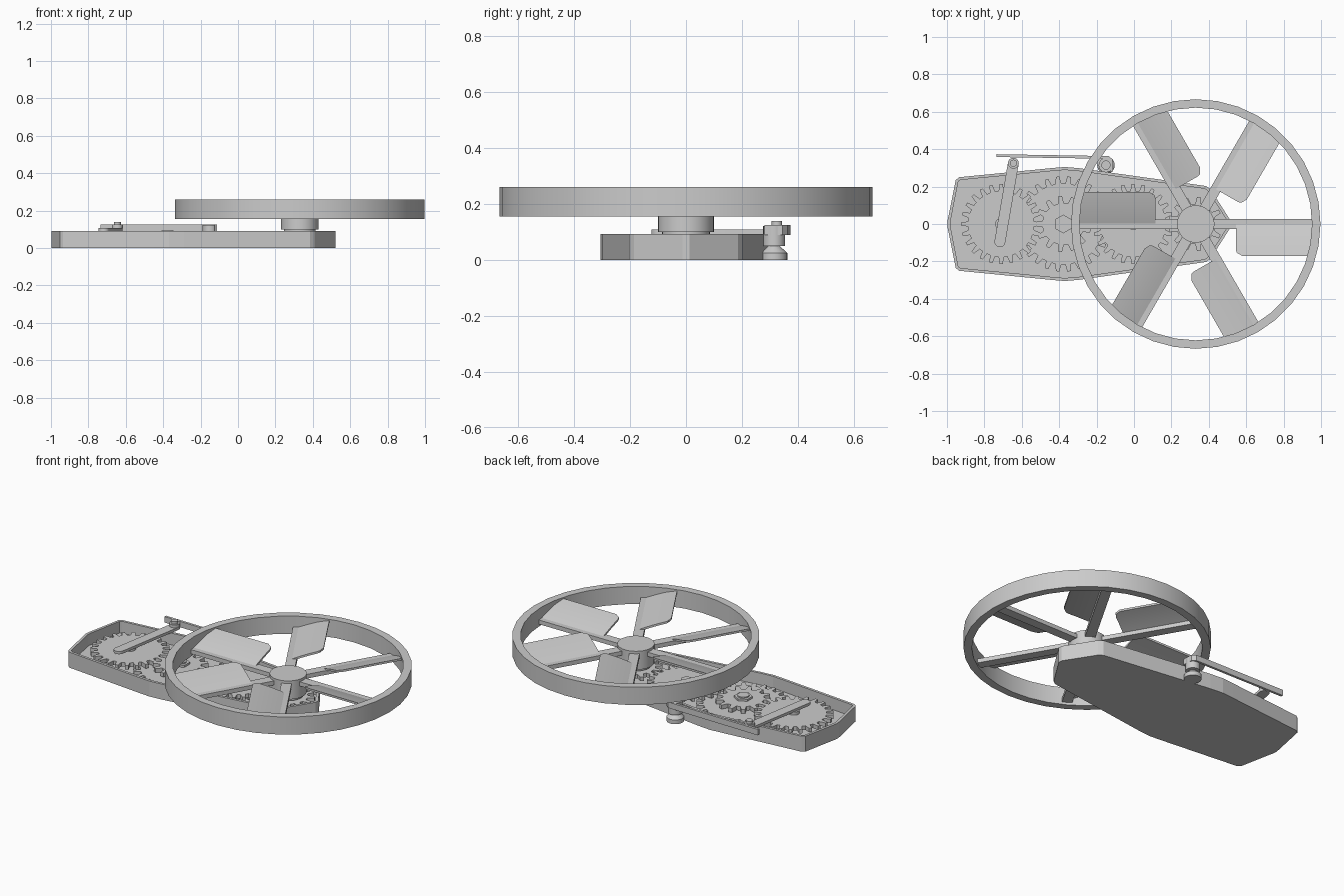
import bpy, bmesh, math
from mathutils import Matrix, Vector

if "Cube" in bpy.data.objects:
    bpy.data.objects.remove(bpy.data.objects["Cube"])

mat = bpy.data.materials.new("plain_grey")
mat.diffuse_color = (0.6, 0.6, 0.6, 1)
mat.use_nodes = True
mat.node_tree.nodes["Principled BSDF"].inputs["Base Color"].default_value = mat.diffuse_color


def finish(name, bm, smooth=True):
    bmesh.ops.recalc_face_normals(bm, faces=bm.faces)
    me = bpy.data.meshes.new(name)
    bm.to_mesh(me)
    bm.free()
    me.materials.append(mat)
    ob = bpy.data.objects.new(name, me)
    bpy.context.collection.objects.link(ob)
    if smooth:
        bpy.ops.object.select_all(action='DESELECT')
        ob.select_set(True)
        bpy.context.view_layer.objects.active = ob
        bpy.ops.object.shade_smooth_by_angle(angle=math.radians(30))
    return ob


def prism(name, pts, z0, z1, smooth=True):
    bm = bmesh.new()
    f = bm.faces.new([bm.verts.new((x, y, z0)) for x, y in pts])
    ext = bmesh.ops.extrude_face_region(bm, geom=[f])
    for v in ext['geom']:
        if isinstance(v, bmesh.types.BMVert):
            v.co.z = z1
    return finish(name, bm, smooth)


def circle(x, y, r, n, a0=0.0):
    return [(x + r * math.cos(a0 + 2 * math.pi * i / n),
             y + r * math.sin(a0 + 2 * math.pi * i / n)) for i in range(n)]


def lathe(name, x, y, profile, n=24, closed=False):
    """Revolve (radius, z) points about a vertical axis."""
    bm = bmesh.new()
    rings = [[bm.verts.new((px, py, z)) for px, py in circle(x, y, r, n)]
             for r, z in profile]
    m = len(rings)
    for i in range(m if closed else m - 1):
        a, b = rings[i], rings[(i + 1) % m]
        for j in range(n):
            k = (j + 1) % n
            bm.faces.new((a[j], a[k], b[k], b[j]))
    if not closed:
        bm.faces.new(rings[0])
        bm.faces.new(rings[-1])
    return finish(name, bm)


def gear(name, x, r, teeth, z0, z1, depth=0.038, turn=0.0):
    pts = []
    step = 2 * math.pi / teeth
    for i in range(teeth):
        for off, rad in ((-0.30, r - depth), (-0.15, r), (0.15, r), (0.30, r - depth)):
            a = turn + (i + off) * step
            pts.append((x + rad * math.cos(a), rad * math.sin(a)))
    return prism(name, pts, z0, z1, False)


def capsule(x0, y0, x1, y1, r, n=8):
    a = math.atan2(y1 - y0, x1 - x0)
    pts = []
    for cx, cy, s in ((x1, y1, a - math.pi / 2), (x0, y0, a + math.pi / 2)):
        pts += [(cx + r * math.cos(s + math.pi * i / n),
                 cy + r * math.sin(s + math.pi * i / n)) for i in range(n + 1)]
    return pts


# Open tray housing
upper = [(0.52, 0.012), (0.41, 0.185), (0.385, 0.203), (-0.29, 0.298), (-0.37, 0.305),
         (-0.45, 0.298), (-0.935, 0.25), (-0.953, 0.235), (-0.998, 0.012)]
outline = upper + [(x, -y) for x, y in reversed(upper)]
bm = bmesh.new()
base = bm.faces.new([bm.verts.new((x, y, 0)) for x, y in outline])
ext = bmesh.ops.extrude_face_region(bm, geom=[base])
for v in ext['geom']:
    if isinstance(v, bmesh.types.BMVert):
        v.co.z = 0.092
if not base.is_valid or len(bm.faces) < len(outline) + 2:
    bm.faces.new([v for v in bm.verts if v.co.z == 0])
bmesh.ops.recalc_face_normals(bm, faces=bm.faces)
top = max(bm.faces, key=lambda f: f.calc_center_median().z)
bmesh.ops.inset_region(bm, faces=[top], thickness=0.016)
top = [f for f in bm.faces if len(f.verts) == len(outline) and f.calc_center_median().z > 0.05]
ext = bmesh.ops.extrude_face_region(bm, geom=top)
for v in ext['geom']:
    if isinstance(v, bmesh.types.BMVert):
        v.co.z = 0.022
bmesh.ops.delete(bm, geom=[f for f in top if f.is_valid], context='FACES_ONLY')
finish("housing_tray", bm, False)

# Gear train
C = (-0.71, -0.378, -0.005, 0.33)
LOW, HIGH = (0.026, 0.048), (0.052, 0.076)
gear("drive_gear", C[0], 0.215, 24, *HIGH)
gear("second_gear", C[1], 0.255, 26, *LOW)
gear("second_pinion", C[1], 0.15, 13, *HIGH, turn=math.pi / 13)
gear("third_gear", C[2], 0.215, 24, *HIGH)
gear("third_pinion", C[2], 0.15, 13, *LOW)
gear("fan_pinion", C[3], 0.145, 13, *HIGH)
for i, (x, zt) in enumerate(zip(C, (0.094, 0.095, 0.088, 0.11))):
    lathe(f"axle_{i + 1}", x, 0, [(0.032, 0.02), (0.032, zt)], 20)
prism("hex_nut", circle(C[1], 0, 0.05, 6, math.pi / 6), 0.074, 0.088, False)

# Crank arm with pin
prism("crank_arm", capsule(-0.717, -0.095, -0.645, 0.325, 0.029), 0.092, 0.108)
lathe("crank_pin", -0.645, 0.325,
      [(0.029, 0.105), (0.029, 0.125), (0.019, 0.125), (0.019, 0.14)], 20)

# Thin lever bar hooked round the post
prism("lever_bar", [(-0.735, 0.358), (-0.15, 0.349), (-0.128, 0.34), (-0.124, 0.28),
                    (-0.112, 0.28), (-0.114, 0.345), (-0.135, 0.363), (-0.735, 0.373)],
      0.09, 0.125, False)

# Post: flange, cone and hollow sleeve
lathe("post", -0.15, 0.315,
      [(0.047, 0.0), (0.047, 0.025), (0.02, 0.05), (0.039, 0.05), (0.039, 0.122),
       (0.022, 0.122), (0.022, 0.09)], 24)

# Fan hub and rim
FX = C[3]
lathe("fan_hub", FX, 0, [(0.085, 0.085), (0.085, 0.1), (0.1, 0.1), (0.1, 0.21)], 32)
lathe("fan_rim", FX, 0, [(0.667, 0.155), (0.667, 0.26), (0.622, 0.26), (0.622, 0.155)],
      36, closed=True)


# Cambered blade cross-section rising on the clockwise side
def blade_mesh():
    bm = bmesh.new()
    rows = []
    n = 12
    for i in range(n + 1):
        s = i / n
        t = 0.026 - 0.197 * s
        z = 0.183 + 0.088 * s - 0.018 * s * s
        d = max(0.0, 0.035 - (t + 0.171))
        r0 = 0.215 + 0.035 - math.sqrt(max(0, 0.035 ** 2 - d * d))
        r1 = math.sqrt(0.632 ** 2 - t * t)
        rows.append([bm.verts.new(p) for p in
                     ((r0, t, z), (r1, t, z), (r1, t, z - 0.012), (r0, t, z - 0.012))])
    for a, b in zip(rows, rows[1:]):
        for j in range(4):
            k = (j + 1) % 4
            bm.faces.new((a[j], a[k], b[k], b[j]))
    bm.faces.new(rows[0])
    bm.faces.new(rows[-1])
    return bm


# Six spokes with blades
for i in range(6):
    place = Matrix.Translation(Vector((FX, 0, 0))) @ Matrix.Rotation(i * math.pi / 3, 4, 'Z')
    prism(f"spoke_{i + 1}", [(0.08, -0.028), (0.635, -0.028), (0.635, 0.028), (0.08, 0.028)],
          0.17, 0.195, False).matrix_world = place
    finish(f"blade_{i + 1}", blade_mesh()).matrix_world = place
